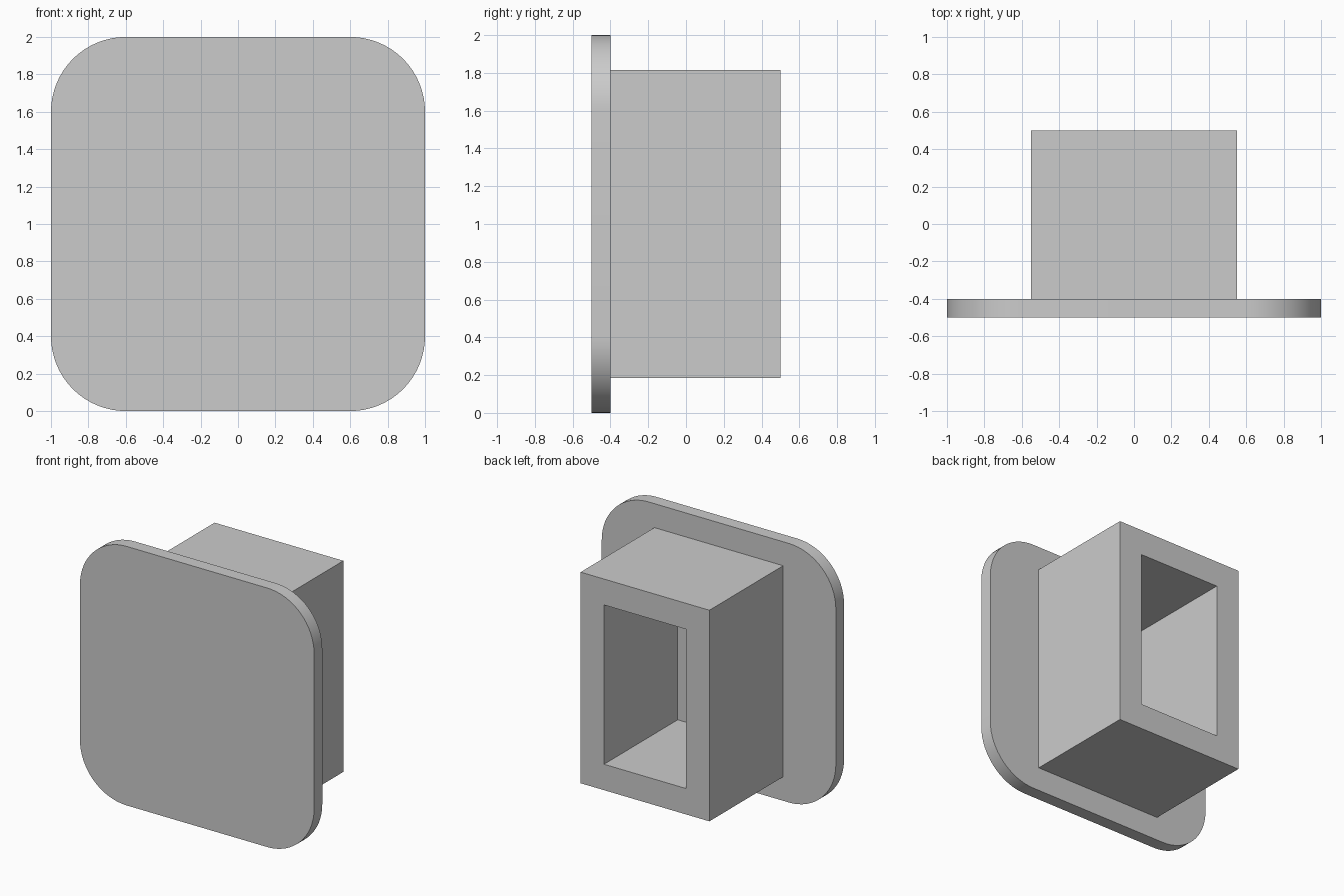
import bpy
import bmesh
import math

cube = bpy.data.objects.get("Cube")
if cube:
    bpy.data.objects.remove(cube, do_unlink=True)

grey = bpy.data.materials.new("light_grey")
grey.use_nodes = True
grey.diffuse_color = (0.6, 0.6, 0.6, 1)
grey.node_tree.nodes["Principled BSDF"].inputs["Base Color"].default_value = (0.6, 0.6, 0.6, 1)


def finish(name, bm):
    bmesh.ops.recalc_face_normals(bm, faces=bm.faces)
    mesh = bpy.data.meshes.new(name)
    bm.to_mesh(mesh)
    bm.free()
    mesh.materials.append(grey)
    obj = bpy.data.objects.new(name, mesh)
    bpy.context.collection.objects.link(obj)
    return obj


def box(size, centre):
    bm = bmesh.new()
    bmesh.ops.create_cube(bm, size=1)
    bmesh.ops.scale(bm, vec=size, verts=bm.verts)
    bmesh.ops.translate(bm, vec=centre, verts=bm.verts)
    return bm


# Front plate with rounded corners
bm = box((2, 0.1, 2), (0, -0.45, 1))
corners = [e for e in bm.edges if abs(e.verts[0].co.y - e.verts[1].co.y) > 0.05]
bmesh.ops.bevel(bm, geom=corners, offset=0.4, offset_type='OFFSET',
                segments=16, profile=0.5, affect='EDGES')
plate = finish("front_plate", bm)
bpy.context.view_layer.objects.active = plate
plate.select_set(True)
bpy.ops.object.shade_smooth_by_angle(angle=math.radians(30))

# Rectangular socket, open at the back, with its pocket reaching the plate
bm = box((1.1, 0.9, 1.63), (0, 0.05, 1))
back = max(bm.faces, key=lambda f: f.calc_center_median().y)
bmesh.ops.inset_region(bm, faces=[back], thickness=0.2, use_even_offset=True)
pocket = bmesh.ops.extrude_face_region(bm, geom=[back])
floor_verts = [v for v in pocket["geom"] if isinstance(v, bmesh.types.BMVert)]
bmesh.ops.translate(bm, vec=(0, -0.899, 0), verts=floor_verts)
if back.is_valid:
    bmesh.ops.delete(bm, geom=[back], context='FACES_ONLY')
finish("back_socket", bm)
